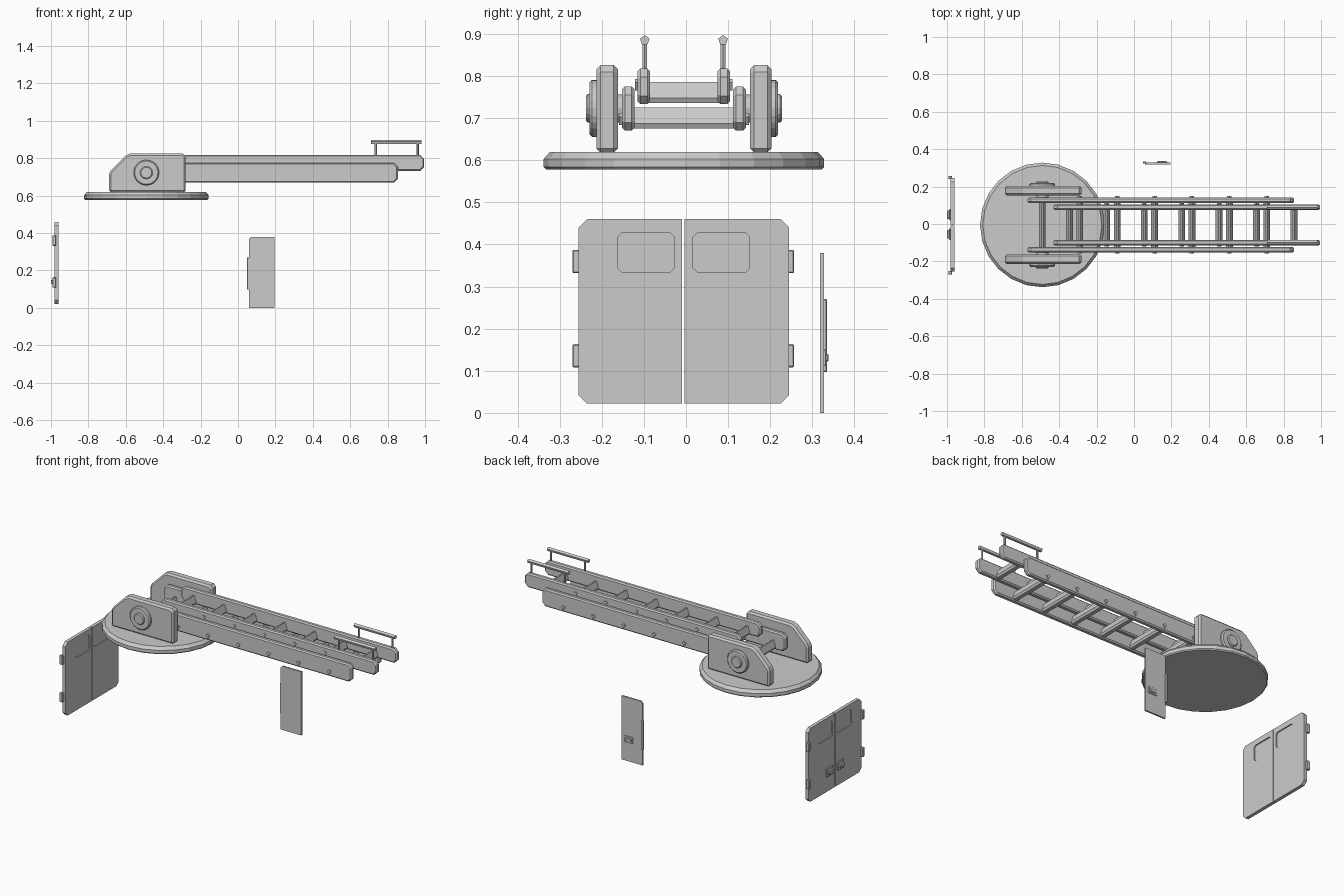
import bpy, bmesh, math
from mathutils import Vector

if "Cube" in bpy.data.objects:
    bpy.data.objects.remove(bpy.data.objects["Cube"])

CY = -0.005          # centre line of the ladder assembly
PX = -0.49           # pivot position along x

grey = bpy.data.materials.new("plain grey")
grey.diffuse_color = (0.6, 0.6, 0.6, 1)
grey.use_nodes = True
grey.node_tree.nodes["Principled BSDF"].inputs["Base Color"].default_value = grey.diffuse_color


def finish(name, bm, bevel=0.0):
    bmesh.ops.recalc_face_normals(bm, faces=bm.faces)
    mesh = bpy.data.meshes.new(name)
    bm.to_mesh(mesh)
    bm.free()
    mesh.materials.append(grey)
    ob = bpy.data.objects.new(name, mesh)
    bpy.context.collection.objects.link(ob)
    if bevel:
        mod = ob.modifiers.new("edge_bevel", "BEVEL")
        mod.width, mod.segments = bevel, 1
        mod.limit_method, mod.angle_limit = "ANGLE", math.radians(50)
    return ob


def prism(name, pts, axis, lo, hi, bevel=0.0):
    """Extrude a 2D outline along an axis: (x,z) for y, (y,z) for x, (x,y) for z."""
    place = {"x": lambda a, b, t: (t, a, b), "y": lambda a, b, t: (a, t, b),
             "z": lambda a, b, t: (a, b, t)}[axis]
    bm = bmesh.new()
    low = [bm.verts.new(place(a, b, lo)) for a, b in pts]
    high = [bm.verts.new(place(a, b, hi)) for a, b in pts]
    bm.faces.new(low)
    bm.faces.new(high)
    n = len(pts)
    for i in range(n):
        j = (i + 1) % n
        bm.faces.new((low[i], low[j], high[j], high[i]))
    return finish(name, bm, bevel)


def cut_rect(a0, a1, b0, b1, c=0.0, corners="1111"):
    """Rectangle with chamfered corners: lower-low, lower-high, upper-high, upper-low."""
    out = []
    spec = [(a0, b0, (0, 1), (1, 0)), (a1, b0, (-1, 0), (0, 1)),
            (a1, b1, (0, -1), (-1, 0)), (a0, b1, (1, 0), (0, -1))]
    for (a, b, p, q), on in zip(spec, corners):
        if c and on == "1":
            out += [(a + c * p[0], b + c * p[1]), (a + c * q[0], b + c * q[1])]
        else:
            out.append((a, b))
    return out


def ring(cx, cz, r, n, start=0.0):
    return [(cx + r * math.cos(start + math.tau * i / n),
             cz + r * math.sin(start + math.tau * i / n)) for i in range(n)]


def box(name, x, y, z, bevel=0.0):
    return prism(name, cut_rect(x[0], x[1], z[0], z[1]), "y", y[0], y[1], bevel)


def side_span(s, a, b):
    return sorted((CY + s * a, CY + s * b))


# turntable with a chamfered upper rim
bm = bmesh.new()
levels = []
for r, z in ((0.327, 0.578), (0.333, 0.584), (0.333, 0.603), (0.318, 0.62)):
    levels.append([bm.verts.new((x, y, z)) for x, y in ring(PX, CY, r, 24)])
bm.faces.new(levels[0])
bm.faces.new(levels[-1])
for lo, hi in zip(levels, levels[1:]):
    for i in range(24):
        j = (i + 1) % 24
        bm.faces.new((lo[i], lo[j], hi[j], hi[i]))
finish("turntable", bm)

bracket = [(-0.69, 0.618), (-0.28, 0.618), (-0.28, 0.81), (-0.295, 0.826),
           (-0.575, 0.826), (-0.60, 0.815), (-0.68, 0.735), (-0.69, 0.715)]

for s, side in ((-1, "right"), (1, "left")):
    # support bracket and pivot discs
    prism(f"bracket_{side}", bracket, "y", *side_span(s, 0.157, 0.208), 0.01)
    prism(f"pivot_disc_{side}", ring(PX, 0.723, 0.068, 24), "y", *side_span(s, 0.2, 0.224), 0.006)
    prism(f"pivot_hub_{side}", ring(PX, 0.723, 0.034, 16), "y", *side_span(s, 0.2, 0.233), 0.005)
    prism(f"pivot_pin_{side}", ring(PX, 0.723, 0.033, 16), "y", *side_span(s, 0.14, 0.165))
    # rails of both ladder sections
    prism(f"lower_rail_{side}", cut_rect(-0.57, 0.855, 0.67, 0.775, 0.02), "y",
          *side_span(s, 0.117, 0.147), 0.007)
    prism(f"upper_rail_{side}", cut_rect(-0.43, 0.995, 0.733, 0.818, 0.02), "y",
          *side_span(s, 0.08, 0.11), 0.007)
    # hand rail on two posts
    prism(f"hand_rail_{side}", ring(CY + s * 0.093, 0.885, 0.012, 5, math.pi / 2), "x", 0.71, 0.98)
    for x in (0.737, 0.96):
        prism(f"hand_rail_post_{side}", ring(x, CY + s * 0.093, 0.0065, 6), "z", 0.81, 0.885)


def rungs(name, first, top, half, peg_z, peg_ids):
    """Row of ridged rungs with small pegs showing outside the rails."""
    for i in range(7):
        x = first + 0.2 * i
        outline = [(x - 0.012, top - 0.05), (x + 0.012, top - 0.05), (x + 0.018, top - 0.038),
                   (x + 0.004, top), (x - 0.004, top), (x - 0.018, top - 0.038)]
        prism(f"{name}_rung", outline, "y", CY - half, CY + half)
        if i in peg_ids:
            peg = [(x - 0.012, peg_z), (x, peg_z - 0.02), (x + 0.012, peg_z), (x, peg_z + 0.008)]
            for s in (-1, 1):
                prism(f"{name}_peg", peg, "y", *side_span(s, half, half + 0.024))


rungs("lower", PX, 0.725, 0.13, 0.703, range(1, 7))
rungs("upper", -0.345, 0.786, 0.092, 0.785, range(1, 6))

# pair of rear doors with recessed windows, hinges and handles
for side, y, win, corners, hinge, handle in (
        ("right", (-0.255, -0.009), (-0.162, -0.028), "1001", (-0.27, -0.25), (-0.085, -0.025)),
        ("left", (-0.003, 0.245), (0.017, 0.151), "0110", (0.24, 0.257), (0.02, 0.08))):
    door = prism(f"rear_door_{side}", cut_rect(*y, 0.022, 0.46, 0.02, corners), "x", -0.98, -0.96)
    cutter = prism(f"window_cutter_{side}", cut_rect(*win, 0.334, 0.428, 0.01), "x", -1.0, -0.94)
    cutter.hide_render = True
    cutter.hide_viewport = True
    cut = door.modifiers.new("window_cut", "BOOLEAN")
    cut.operation, cut.object, cut.solver = "DIFFERENCE", cutter, "EXACT"
    prism(f"rear_window_{side}", cut_rect(win[0] + 0.003, win[1] - 0.003, 0.337, 0.425, 0.009), "x",
          -0.976, -0.964)
    prism(f"window_backing_{side}", cut_rect(*win, 0.334, 0.428, 0.01), "x", -0.973, -0.967)
    for z in (0.108, 0.332):
        box(f"rear_hinge_{side}", (-0.993, -0.972), hinge, (z, z + 0.055), 0.003)
    box(f"rear_handle_plate_{side}", (-0.988, -0.978), handle, (0.112, 0.165), 0.003)
    box(f"rear_handle_{side}", (-1.0, -0.985), (handle[0] + 0.008, handle[1] - 0.008), (0.128, 0.15), 0.003)

# side locker door with hinge strip and handle
prism("side_door", cut_rect(0.058, 0.195, 0.0, 0.38, 0.012, "0001"), "y", 0.318, 0.328)
box("side_hinge", (0.048, 0.064), (0.324, 0.335), (0.097, 0.27), 0.002)
box("side_handle_plate", (0.12, 0.178), (0.326, 0.333), (0.112, 0.15), 0.002)
box("side_handle", (0.128, 0.17), (0.33, 0.338), (0.122, 0.14), 0.002)
